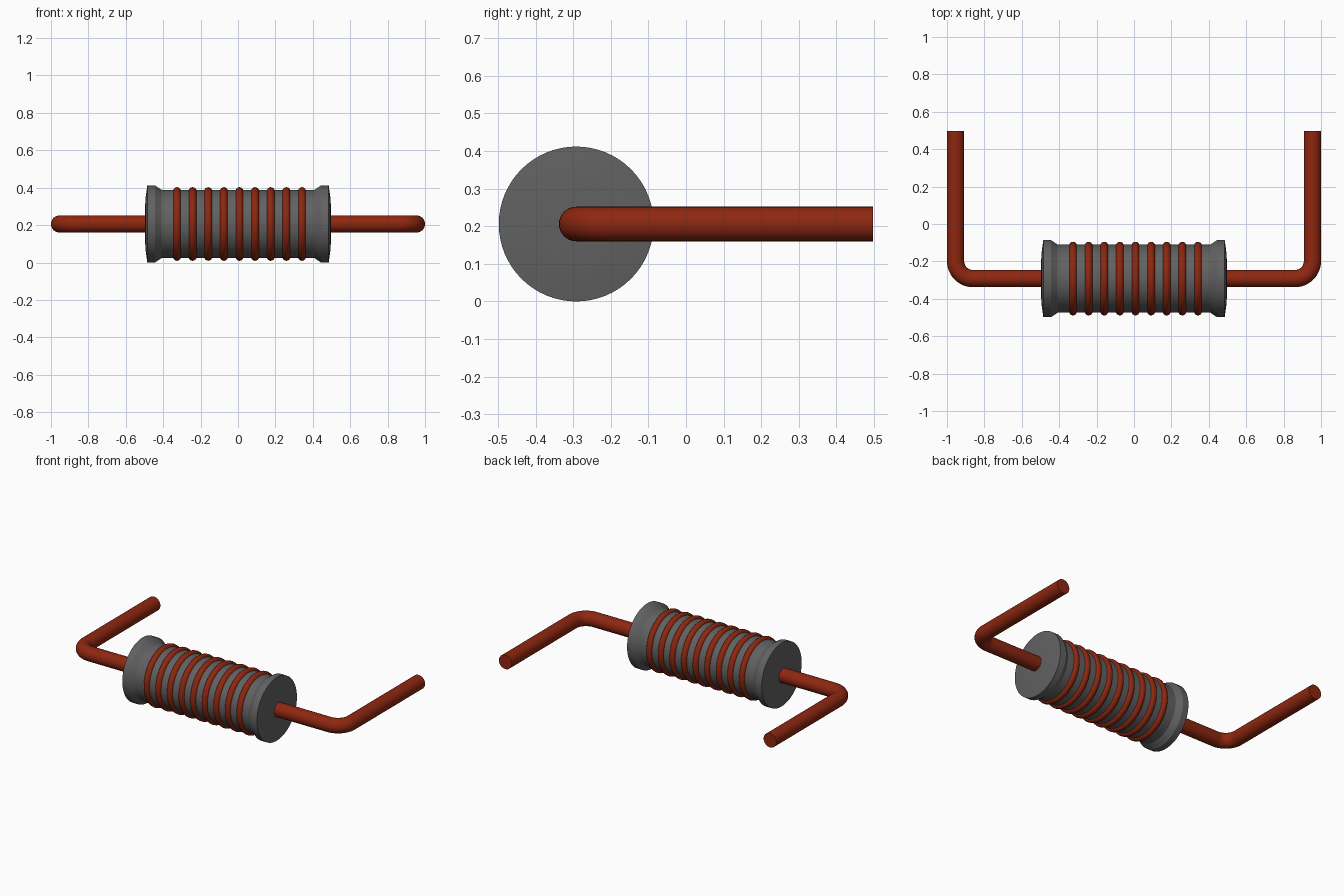
import bpy
import bmesh
import math
from mathutils import Matrix, Vector

cube = bpy.data.objects.get("Cube")
if cube:
    bpy.data.objects.remove(cube, do_unlink=True)

AXIS_Y, AXIS_Z = -0.292, 0.206   # centre line of the core
WIRE_R = 0.046


def material(name, rgb):
    mat = bpy.data.materials.new(name)
    mat.use_nodes = True
    mat.diffuse_color = (*rgb, 1)
    bsdf = mat.node_tree.nodes["Principled BSDF"]
    bsdf.inputs["Base Color"].default_value = (*rgb, 1)
    bsdf.inputs["Roughness"].default_value = 0.6
    return mat


ferrite = material("ferrite grey", (0.12, 0.12, 0.12))
copper = material("enamelled copper", (0.27, 0.020, 0.005))


def finish(bm, name, mat, angle=30):
    bmesh.ops.recalc_face_normals(bm, faces=bm.faces)
    mesh = bpy.data.meshes.new(name)
    bm.to_mesh(mesh)
    bm.free()
    obj = bpy.data.objects.new(name, mesh)
    bpy.context.collection.objects.link(obj)
    mesh.materials.append(mat)
    bpy.ops.object.select_all(action='DESELECT')
    obj.select_set(True)
    bpy.context.view_layer.objects.active = obj
    bpy.ops.object.shade_smooth_by_angle(angle=math.radians(angle))
    return obj


def lathe_x(name, profile, mat, closed=False, steps=64):
    """Revolve (x, radius) points around the core's centre line."""
    bm = bmesh.new()
    verts = [bm.verts.new((x, AXIS_Y, AXIS_Z + r)) for x, r in profile]
    edges = [bm.edges.new(pair) for pair in zip(verts, verts[1:])]
    if closed:
        edges.append(bm.edges.new((verts[-1], verts[0])))
    bmesh.ops.spin(bm, geom=verts + edges, cent=(0, AXIS_Y, AXIS_Z),
                   axis=(1, 0, 0), angle=2 * math.pi, steps=steps)
    bmesh.ops.remove_doubles(bm, verts=bm.verts, dist=1e-5)
    return finish(bm, name, mat)


def tube(name, path, radius, mat, sides=32):
    """Sweep a circle along a path lying in a horizontal plane."""
    bm = bmesh.new()
    rings = []
    for i, p in enumerate(path):
        tangent = (path[min(i + 1, len(path) - 1)] - path[max(i - 1, 0)]).normalized()
        side = tangent.cross(Vector((0, 0, 1)))
        rings.append([bm.verts.new(p + radius * (math.cos(a) * side + Vector((0, 0, math.sin(a)))))
                      for a in (2 * math.pi * k / sides for k in range(sides))])
    for a, b in zip(rings, rings[1:]):
        for k in range(sides):
            j = (k + 1) % sides
            bm.faces.new((a[k], a[j], b[j], b[k]))
    bm.faces.new(rings[0])
    bm.faces.new(rings[-1])
    return finish(bm, name, mat, 40)


# Core: spool with flared flanges and slightly domed ends
half = [(0.497, 0.0), (0.497, 0.09), (0.494, 0.14), (0.485, 0.206),
        (0.444, 0.206), (0.408, 0.182)]
lathe_x("core", half + [(-x, r) for x, r in reversed(half)], ferrite)

# Winding: nine evenly spaced turns
for i in range(9):
    cx = -0.326 + i * 0.0835
    section = [(cx + 0.021 * math.cos(a), 0.176 + 0.021 * math.sin(a))
               for a in (2 * math.pi * k / 16 for k in range(16))]
    lathe_x(f"winding_turn_{i + 1}", section, copper, closed=True)

# Leads: out of each flange, then bent towards the back
BEND = 0.094
LEG_X = 1 - WIRE_R
for name, s in (("left_lead", 1), ("right_lead", -1)):
    path = [Vector((s * 0.45, AXIS_Y, AXIS_Z))]
    for k in range(13):
        a = math.pi / 2 * k / 12
        path.append(Vector((s * (LEG_X - BEND + BEND * math.sin(a)),
                            AXIS_Y + BEND * (1 - math.cos(a)), AXIS_Z)))
    path.append(Vector((s * LEG_X, 0.498, AXIS_Z)))
    # Keep the straight runs square at both ends
    path.insert(1, path[1] - Vector((s * 0.001, 0, 0)))
    path.insert(-1, path[-2] + Vector((0, 0.001, 0)))
    tube(name, path, WIRE_R, copper)
